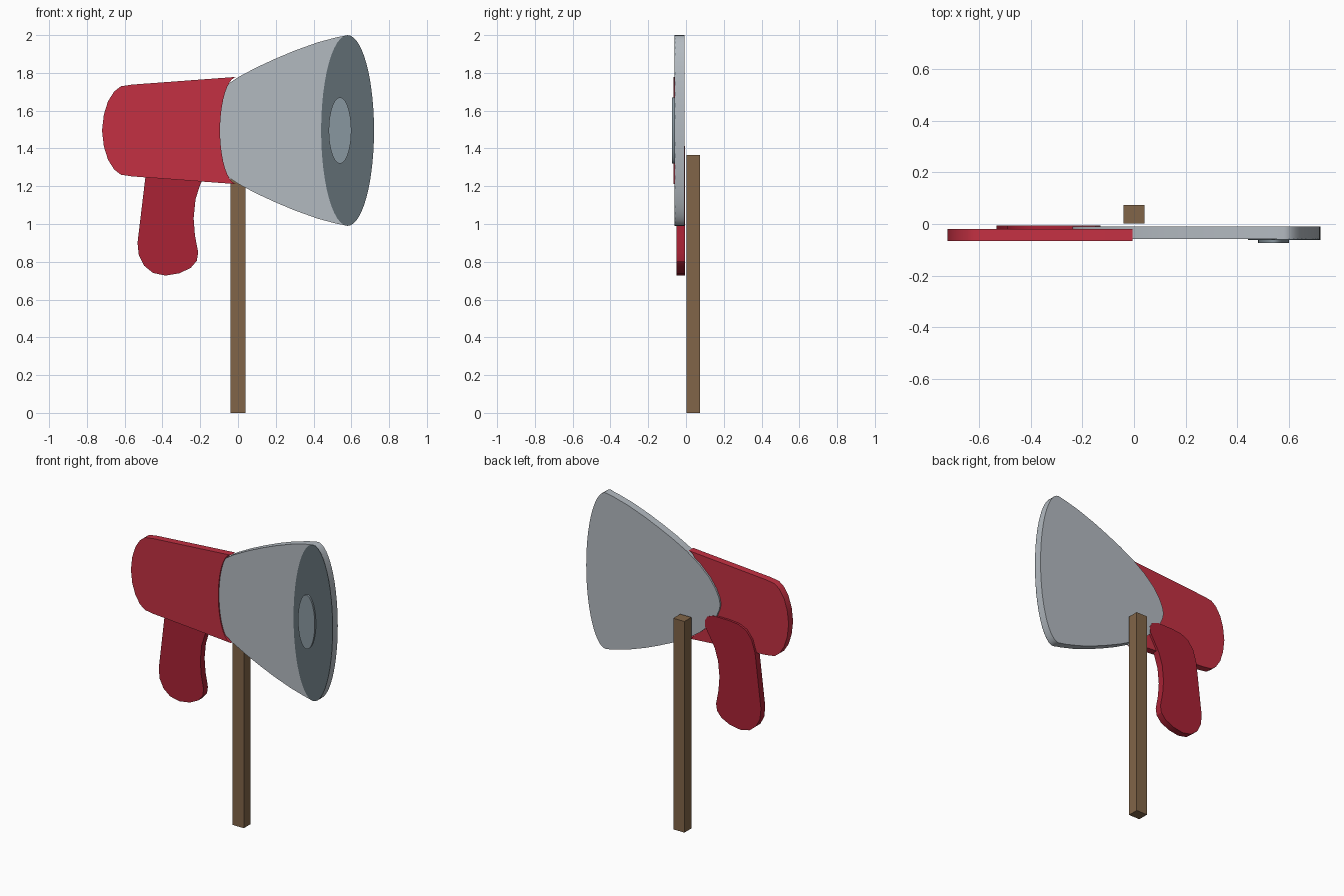
import bpy, bmesh
from math import sin, cos, pi, radians

if "Cube" in bpy.data.objects:
    bpy.data.objects.remove(bpy.data.objects["Cube"])

CZ = 1.495  # height of the megaphone axis


def material(name, rgb):
    m = bpy.data.materials.new(name)
    m.diffuse_color = (*rgb, 1)
    m.use_nodes = True
    m.node_tree.nodes["Principled BSDF"].inputs["Base Color"].default_value = m.diffuse_color
    return m


def plate(name, outline, y0, y1, mat):
    """Extrude an x-z outline from y0 (front) to y1 (back)."""
    bm = bmesh.new()
    face = bm.faces.new([bm.verts.new((x, y0, z)) for x, z in outline])
    ext = bmesh.ops.extrude_face_region(bm, geom=[face])
    moved = [v for v in ext["geom"] if isinstance(v, bmesh.types.BMVert)]
    bmesh.ops.translate(bm, verts=moved, vec=(0, y1 - y0, 0))
    bmesh.ops.recalc_face_normals(bm, faces=bm.faces)
    me = bpy.data.meshes.new(name)
    bm.to_mesh(me)
    bm.free()
    me.materials.append(mat)
    ob = bpy.data.objects.new(name, me)
    bpy.context.collection.objects.link(ob)
    bpy.context.view_layer.objects.active = ob
    ob.select_set(True)
    bpy.ops.object.shade_smooth_by_angle(angle=radians(30))
    ob.select_set(False)
    return ob


def arc(cx, rx, rz, a0, a1, n):
    """Points of an elliptical arc around the megaphone axis."""
    return [(cx + rx * cos(a0 + (a1 - a0) * i / n),
             CZ + rz * sin(a0 + (a1 - a0) * i / n)) for i in range(n + 1)]


def mirrored(upper):
    """Add the lower half of an outline that starts and ends off the axis."""
    return upper + [(x, 2 * CZ - z) for x, z in reversed(upper) if abs(z - CZ) > 1e-4]


red = material("red", (0.55, 0.03, 0.055))
dark_red = material("dark_red", (0.40, 0.016, 0.035))
light_grey = material("light_grey", (0.45, 0.49, 0.53))
dark_grey = material("dark_grey", (0.115, 0.15, 0.17))
mid_grey = material("mid_grey", (0.25, 0.31, 0.35))
wood = material("wood", (0.22, 0.13, 0.065))

# Horn: flared sides, elliptical mouth, rounded hidden back end
flare = [(0.52, 1.988), (0.42, 1.961), (0.3, 1.918), (0.2, 1.876), (0.1, 1.83), (0, 1.777),
         (-0.09, 1.715), (-0.16, 1.65), (-0.205, 1.588), (-0.23, 1.535), (-0.238, CZ)]
rim = arc(0.58, 0.14, 0.505, 0, pi / 2, 14)
half = rim + flare
plate("horn", half + [(x, 2 * CZ - z) for x, z in half[-2:0:-1]], -0.058, -0.009, light_grey)

# Mouth and inner driver
plate("horn_mouth", arc(0.58, 0.14, 0.505, 0, 2 * pi, 48)[:-1], -0.061, -0.056, dark_grey)
plate("driver", arc(0.54, 0.06, 0.175, 0, 2 * pi, 40)[:-1], -0.073, -0.058, mid_grey)

# Body: rounded back end, concave front edge over the horn
top = [(-0.005, 1.779), (-0.56, 1.738), (-0.62, 1.729), (-0.655, 1.702),
       (-0.688, 1.65), (-0.71, 1.58), (-0.72, CZ)]
front_edge = [(-0.095 + 0.09 * (1 - cos(t)) , CZ + 0.284 * sin(t))
              for t in [-pi / 2 + pi * i / 20 for i in range(1, 20)]]
plate("body", mirrored(top) + front_edge, -0.066, -0.02, red)

# Handle grip
grip = [(-0.49, 1.25), (-0.532, 0.9), (-0.525, 0.835), (-0.498, 0.78), (-0.45, 0.741),
        (-0.385, 0.727), (-0.31, 0.739), (-0.25, 0.768), (-0.218, 0.805), (-0.211, 0.85),
        (-0.228, 0.94), (-0.235, 1.03), (-0.225, 1.13), (-0.2, 1.21), (-0.16, 1.28),
        (-0.133, 1.325), (-0.13, 1.365), (-0.148, 1.395), (-0.19, 1.412), (-0.3, 1.412),
        (-0.37, 1.405), (-0.425, 1.38), (-0.465, 1.33)]
plate("handle", grip, -0.05, -0.006, dark_red)

# Post
plate("post", [(-0.04, 0), (0.04, 0), (0.04, 1.365), (-0.04, 1.365)], 0.002, 0.073, wood)
